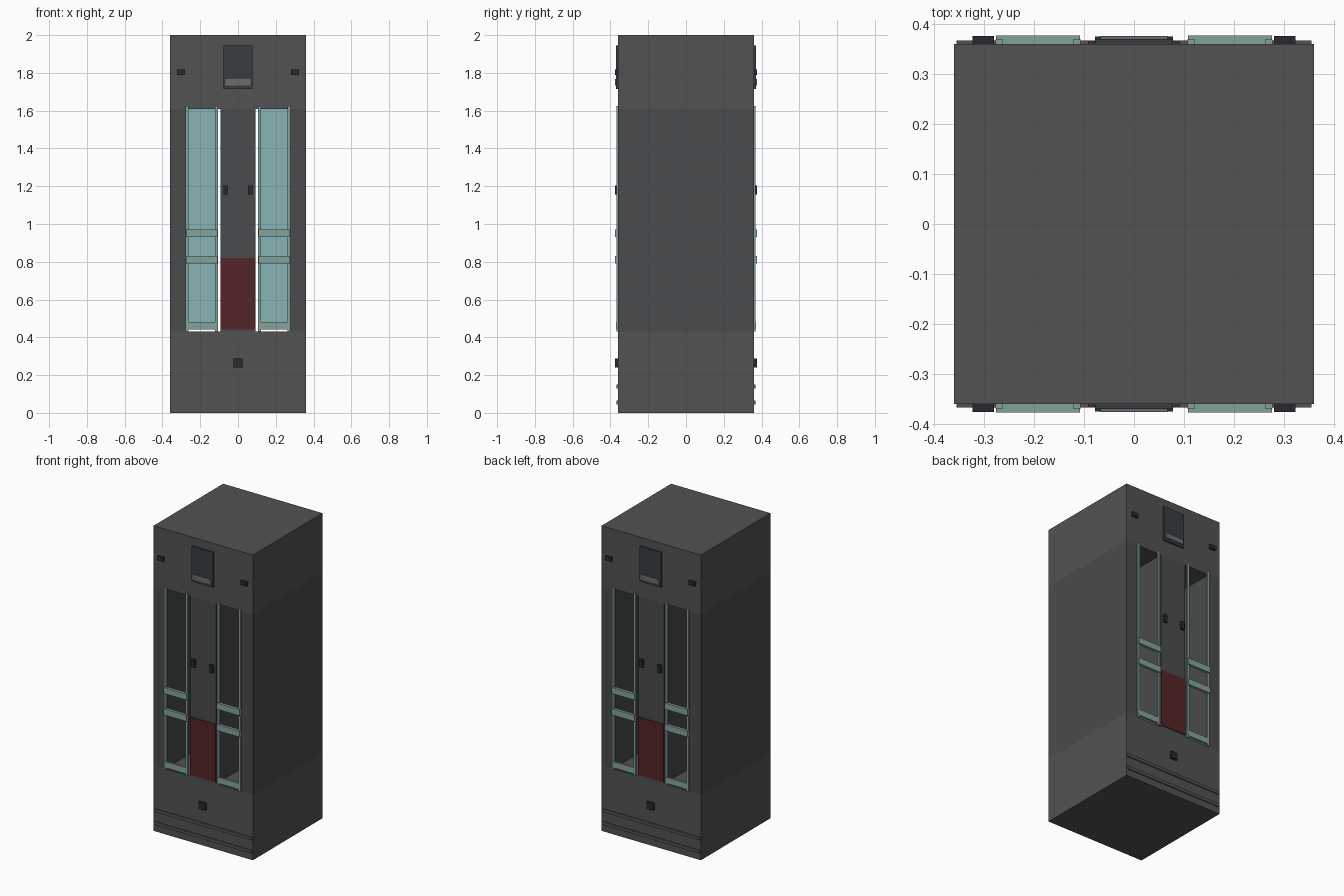
import bpy
import bmesh
from mathutils import Vector

if "Cube" in bpy.data.objects:
    bpy.data.objects.remove(bpy.data.objects["Cube"])


def material(name, r, g, b):
    m = bpy.data.materials.new(name)
    m.diffuse_color = (r, g, b, 1)
    m.use_nodes = True
    m.node_tree.nodes["Principled BSDF"].inputs["Base Color"].default_value = m.diffuse_color
    return m


SHELL = material("shell_grey", 0.085, 0.085, 0.088)
MID = material("middle_grey", 0.068, 0.069, 0.075)
TEAL = material("teal_panel", 0.25, 0.46, 0.47)
FRAME = material("pale_teal", 0.23, 0.36, 0.33)
RED = material("dark_red", 0.09, 0.018, 0.021)
SCREEN = material("screen_dark", 0.04, 0.048, 0.054)
LIGHT = material("strip_grey", 0.15, 0.15, 0.155)
BLACK = material("near_black", 0.022, 0.023, 0.026)


def box(name, x, y, z, mat):
    """Box from (min, max) ranges on each axis."""
    x, y, z = sorted(x), sorted(y), sorted(z)
    bm = bmesh.new()
    bmesh.ops.create_cube(bm, size=1)
    lo = Vector((x[0], y[0], z[0]))
    hi = Vector((x[1], y[1], z[1]))
    for v in bm.verts:
        v.co = Vector([(lo[i] + hi[i]) / 2 + v.co[i] * (hi[i] - lo[i]) for i in range(3)])
    mesh = bpy.data.meshes.new(name)
    bm.to_mesh(mesh)
    bm.free()
    mesh.materials.append(mat)
    ob = bpy.data.objects.new(name, mesh)
    bpy.context.collection.objects.link(ob)
    return ob


W = 0.36          # half width and half depth of the cabinet
Z0, Z1 = 0.43, 1.61  # window opening heights

# Cabinet body: base, head, centre column and outer side walls
box("base", (-W, W), (-W, W), (0, Z0), SHELL)
box("head", (-W, W), (-W, W), (Z1, 2.0), SHELL)
box("centre_column", (-0.093, 0.093), (-W, W), (Z0, Z1), MID)
for s in (-1, 1):
    box("side_wall", (s * 0.275, s * W), (-W, W), (Z0, Z1), MID)
    # Divider in the middle of each open bay
    box("bay_divider", (s * 0.107, s * 0.275), (-0.01, 0.01), (0.442, Z1), TEAL)

# Identical fittings on the front and back faces
for f, face in ((-1, "front"), (1, "back")):
    def fit(name, x, depth, z, mat):
        box(f"{face}_{name}", x, (f * (W - 0.002), f * depth), z, mat)

    # Display, card strip, red door and plinth fittings
    fit("display", (-0.078, 0.078), 0.370, (1.715, 1.945), SCREEN)
    fit("display_strip", (-0.067, 0.067), 0.376, (1.733, 1.767), LIGHT)
    fit("red_door", (-0.092, 0.092), 0.365, (0.442, 0.82), RED)
    fit("lock_plate", (-0.024, 0.024), 0.375, (0.24, 0.287), BLACK)
    for z in (0.045, 0.13):
        fit("plinth_trim", (-0.355, 0.355), 0.367, (z, z + 0.02), SHELL)

    for s in (-1, 1):
        # Handles and corner lamps
        fit("handle", (s * 0.053, s * 0.078), 0.375, (1.155, 1.205), BLACK)
        fit("lamp", (s * 0.28, s * 0.323), 0.376, (1.79, 1.817), BLACK)
        # Window uprights and cross rails
        for x in (0.107, 0.262):
            fit("window_upright", (s * x, s * (x + 0.015)), 0.369, (Z0, 1.625), FRAME)
        fit("window_sill", (s * 0.107, s * 0.276), 0.370, (0.442, 0.482), FRAME)
        for z in (0.79, 0.93):
            fit("window_rail", (s * 0.108, s * 0.276), 0.377, (z, z + 0.04), FRAME)
